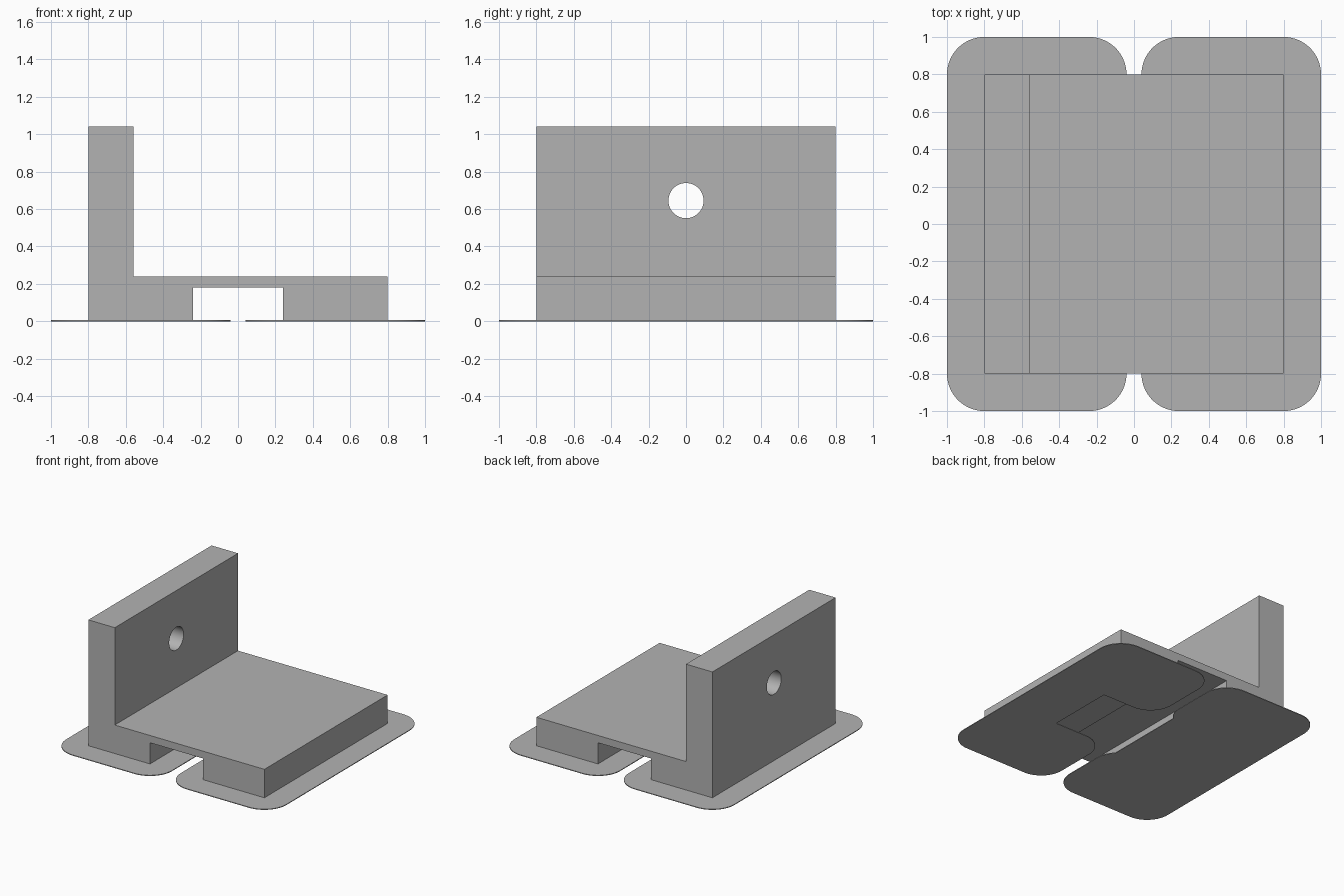
import bpy, bmesh
from math import radians, cos, sin, acos, degrees, pi
from mathutils import Vector

cube = bpy.data.objects.get("Cube")
if cube:
    bpy.data.objects.remove(cube, do_unlink=True)

# Single grey material
grey = bpy.data.materials.new("plain grey")
grey.use_nodes = True
colour = (0.45, 0.45, 0.45, 1)
grey.diffuse_color = colour
grey.node_tree.nodes["Principled BSDF"].inputs["Base Color"].default_value = colour


def extrude_outline(name, points, direction):
    """Extrude a flat outline of 3D points into a closed solid."""
    bm = bmesh.new()
    face = bm.faces.new([bm.verts.new(p) for p in points])
    top = bmesh.ops.extrude_face_region(bm, geom=[face], use_keep_orig=True)
    moved = [v for v in top["geom"] if isinstance(v, bmesh.types.BMVert)]
    bmesh.ops.translate(bm, verts=moved, vec=Vector(direction))
    bmesh.ops.recalc_face_normals(bm, faces=bm.faces)
    mesh = bpy.data.meshes.new(name)
    bm.to_mesh(mesh)
    bm.free()
    obj = bpy.data.objects.new(name, mesh)
    bpy.context.collection.objects.link(obj)
    mesh.materials.append(grey)
    return obj


def activate(obj):
    bpy.ops.object.select_all(action='DESELECT')
    obj.select_set(True)
    bpy.context.view_layer.objects.active = obj


def cut(target, cutter):
    mod = target.modifiers.new("cut", 'BOOLEAN')
    mod.operation = 'DIFFERENCE'
    mod.solver = 'EXACT'
    mod.object = cutter
    activate(target)
    bpy.ops.object.modifier_apply(modifier=mod.name)
    bpy.data.objects.remove(cutter, do_unlink=True)


# L-shaped bracket with a channel underneath, extruded front to back
half = 0.8
base = 0.004
profile = [(-half, base), (-0.24, base), (-0.24, 0.18), (0.24, 0.18), (0.24, base),
           (half, base), (half, 0.24), (-0.56, 0.24), (-0.56, 1.04), (-half, 1.04)]
bracket = extrude_outline("bracket", [(x, -half, z) for x, z in profile], (0, 2 * half, 0))

# Shallow pocket in the underside
x0, x1, y1 = -0.30, 0.73, 0.48
pocket = extrude_outline("pocket_cutter",
                         [(x0, -y1, -0.1), (x1, -y1, -0.1), (x1, y1, -0.1), (x0, y1, -0.1)],
                         (0, 0, 0.165))
cut(bracket, pocket)

# Round hole through the upright wall
steps = 48
hole = extrude_outline("hole_cutter",
                       [(-1, 0.094 * cos(2 * pi * i / steps), 0.645 + 0.094 * sin(2 * pi * i / steps))
                        for i in range(steps)], (0.6, 0, 0))
cut(bracket, hole)


def arc(cx, cy, start, end, r=0.2, n=14):
    angles = [radians(start + (end - start) * i / n) for i in range(n + 1)]
    return [(cx + r * cos(a), cy + r * sin(a)) for a in angles]


def brim(name, side, notch):
    """Thin rounded pad whose inner edge is notched as far as x = notch."""
    end = 270 if notch > 0.24 else 180 + degrees(acos((0.24 - notch) / 0.2))
    upper = arc(0.8, 0.8, 0, 90) + arc(0.24, 0.8, 90, 180) + arc(0.24, y1, 180, end)
    if notch > 0.24:
        upper.append((notch, y1 - 0.2))
    outline = upper + [(x, -y) for x, y in reversed(upper)]
    return extrude_outline(name, [(side * x, y, 0) for x, y in outline], (0, 0, 0.006))


pads = [brim("left_brim", 1, 0.53), brim("right_brim", -1, 0.10)]

for obj in [bracket] + pads:
    activate(obj)
    bpy.ops.object.shade_smooth_by_angle(angle=radians(30))
